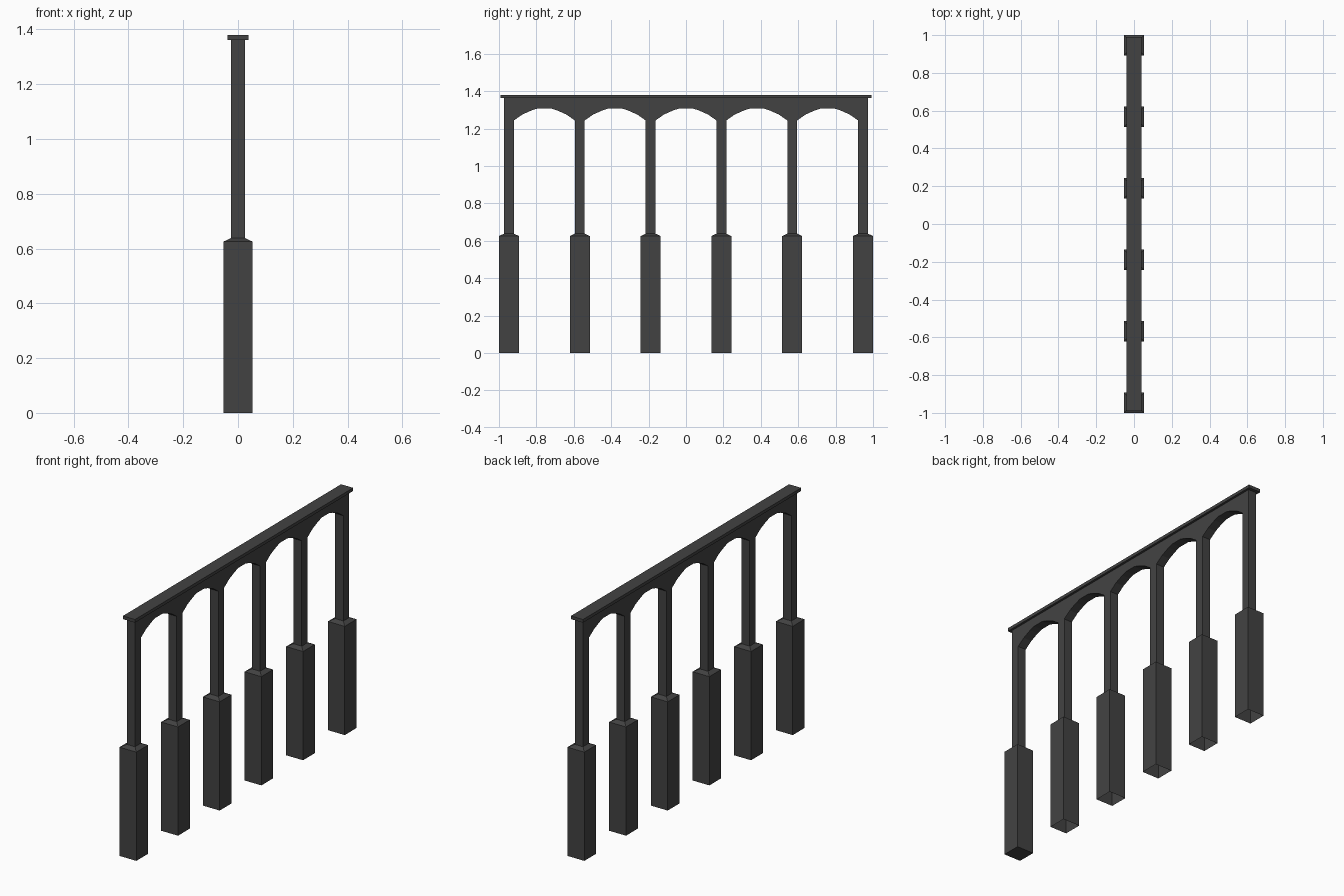
import bpy, bmesh

if "Cube" in bpy.data.objects:
    bpy.data.objects.remove(bpy.data.objects["Cube"])

SPACING, END = 0.3785, 0.9465      # pedestal pitch and outermost centre
COL, PED = 0.026, 0.0535           # half widths of column and pedestal
PED_Z, COL_Z, BEAM_Z, TOP_Z = 0.625, 0.638, 1.362, 1.38

dark = bpy.data.materials.new("dark_grey")
dark.diffuse_color = (0.055, 0.055, 0.055, 1)
dark.use_nodes = True
dark.node_tree.nodes["Principled BSDF"].inputs["Base Color"].default_value = dark.diffuse_color


def finish(bm, name):
    bmesh.ops.recalc_face_normals(bm, faces=bm.faces)
    mesh = bpy.data.meshes.new(name)
    bm.to_mesh(mesh)
    bm.free()
    mesh.materials.append(dark)
    obj = bpy.data.objects.new(name, mesh)
    bpy.context.collection.objects.link(obj)
    return obj


def pedestal(name, y, closed):
    """Square block with a sloped shoulder that meets the column."""
    bm = bmesh.new()
    rings = []
    for half, z in ((PED, 0), (PED, PED_Z), (COL, COL_Z)):
        rings.append([bm.verts.new((sx * half, y + sy * half, z))
                      for sx, sy in ((-1, -1), (1, -1), (1, 1), (-1, 1))])
    for a, b in zip(rings, rings[1:]):
        for i in range(4):
            j = (i + 1) % 4
            bm.faces.new((a[i], a[j], b[j], b[i]))
    if closed:
        bm.faces.new(rings[0][::-1])
    finish(bm, name)


centres = [-END + i * 2 * END / 5 for i in range(6)]

# Pedestals: the undersides are open except for the front one
for i, y in enumerate(centres):
    pedestal(f"pedestal_{i + 1}", y, i == 0)

# Columns and arched beam, one outline in the yz plane
arch = [(-1, 1.243), (-0.72, 1.275), (-0.40, 1.298), (-0.2, 1.308),
        (0.2, 1.308), (0.40, 1.298), (0.72, 1.275), (1, 1.243)]
span = END * 2 / 10 - COL           # half width of one opening
outline = []
for i, y in enumerate(centres):
    outline += [(y - COL, COL_Z), (y + COL, COL_Z)]
    if i < 5:
        outline += [(y + END / 5 + u * span, z) for u, z in arch]
outline += [(END + COL, BEAM_Z), (-END - COL, BEAM_Z)]

bm = bmesh.new()
left = [bm.verts.new((-COL, y, z)) for y, z in outline]
right = [bm.verts.new((COL, y, z)) for y, z in outline]
bm.faces.new(left)
bm.faces.new(right[::-1])
for i in range(len(outline)):
    j = (i + 1) % len(outline)
    # column feet and beam top are hidden by the neighbouring parts
    if outline[i][1] == outline[j][1] and outline[i][1] in (COL_Z, BEAM_Z):
        continue
    bm.faces.new((left[i], right[i], right[j], left[j]))
finish(bm, "arcade")

# Flat coping strip
bm = bmesh.new()
bmesh.ops.create_cube(bm, size=1)
for v in bm.verts:
    v.co = (v.co.x * 0.077, v.co.y * 1.982,
            (BEAM_Z + TOP_Z) / 2 + v.co.z * (TOP_Z - BEAM_Z))
finish(bm, "coping")
